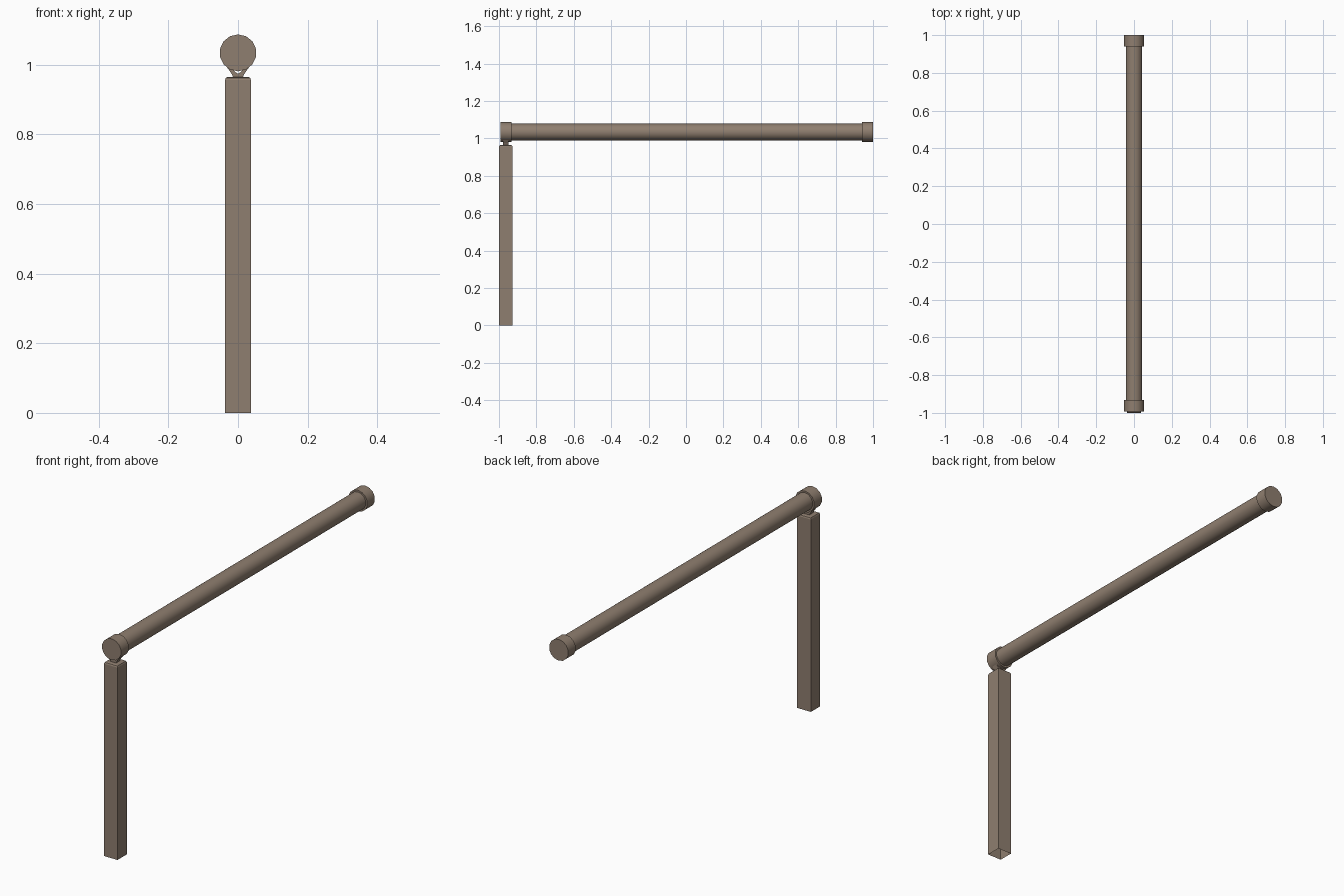
import bpy, bmesh, math
from mathutils import Matrix

if "Cube" in bpy.data.objects:
    bpy.data.objects.remove(bpy.data.objects["Cube"])

mat = bpy.data.materials.new("brown_metal")
mat.diffuse_color = (0.275, 0.21, 0.16, 1)
mat.use_nodes = True
mat.node_tree.nodes["Principled BSDF"].inputs["Base Color"].default_value = mat.diffuse_color

RAIL_Z = 1.034
POST_Y = -0.9635


def finish(bm, name):
    bmesh.ops.recalc_face_normals(bm, faces=bm.faces)
    me = bpy.data.meshes.new(name)
    bm.to_mesh(me)
    bm.free()
    me.materials.append(mat)
    ob = bpy.data.objects.new(name, me)
    bpy.context.collection.objects.link(ob)
    return ob


def smooth(ob, angle=35):
    bpy.ops.object.select_all(action='DESELECT')
    ob.select_set(True)
    bpy.context.view_layer.objects.active = ob
    bpy.ops.object.shade_smooth_by_angle(angle=math.radians(angle))


def y_cylinder(name, radius, y0, y1, sides, caps=True):
    bm = bmesh.new()
    m = (Matrix.Translation((0, (y0 + y1) / 2, RAIL_Z))
         @ Matrix.Rotation(math.pi / 2, 4, 'X'))
    bmesh.ops.create_cone(bm, cap_ends=caps, segments=sides, radius1=radius,
                          radius2=radius, depth=y1 - y0, matrix=m)
    ob = finish(bm, name)
    smooth(ob)
    return ob


# handrail tube and its end collars
y_cylinder("handrail", 0.0445, -0.96, 0.97, 14, caps=False)
y_cylinder("front_collar", 0.053, -0.993, -0.932, 14)
y_cylinder("back_collar", 0.053, 0.941, 1.0, 14)

# square post: rounded top edges, open underneath
bm = bmesh.new()
m = Matrix.Translation((0, POST_Y, 0.4825)) @ Matrix.Diagonal((0.075, 0.073, 0.965, 1))
bmesh.ops.create_cube(bm, size=1, matrix=m)
bottom = [f for f in bm.faces if f.calc_center_median().z < 0.01]
bmesh.ops.delete(bm, geom=bottom, context='FACES')
top = [e for e in bm.edges if all(v.co.z > 0.9 for v in e.verts)]
bmesh.ops.bevel(bm, geom=top, offset=0.009, segments=2, affect='EDGES', profile=0.5)
finish(bm, "post")

# forked saddle bracket between post and handrail
profile = [(0.014, 0.962), (0.017, 0.972), (0.031, 0.992), (0.022, 0.992), (0.009, 0.980),
           (0.0, 0.974)]
outline = profile + [(-x, z) for x, z in reversed(profile[:-1])]
bm = bmesh.new()
face = bm.faces.new([bm.verts.new((x, POST_Y - 0.015, z)) for x, z in outline])
ext = bmesh.ops.extrude_face_region(bm, geom=[face])
bmesh.ops.translate(bm, vec=(0, 0.03, 0),
                    verts=[g for g in ext["geom"] if isinstance(g, bmesh.types.BMVert)])
finish(bm, "saddle_bracket")
